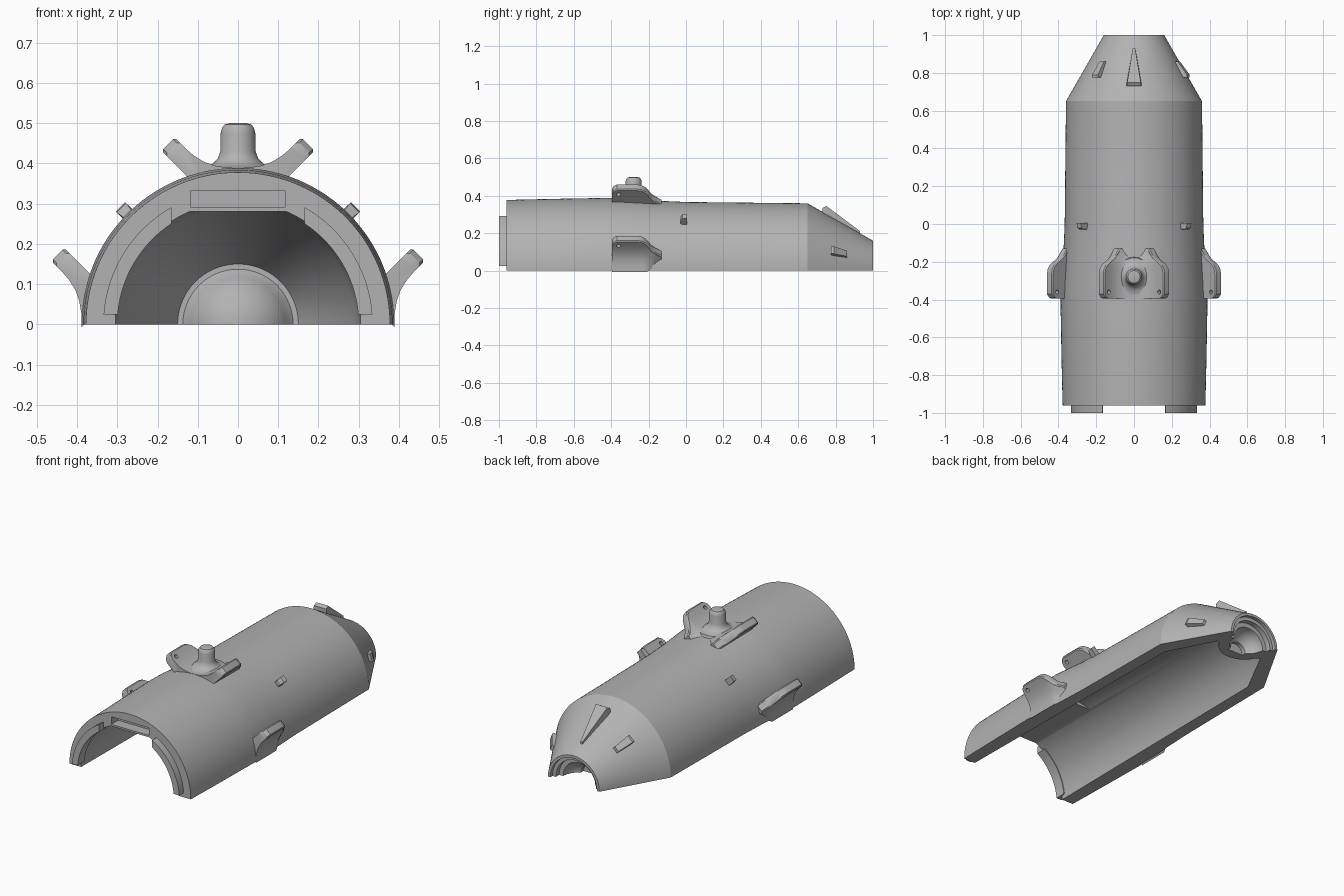
import bpy, bmesh, math
from math import sin, cos, pi, radians
from mathutils import Vector

if "Cube" in bpy.data.objects:
    bpy.data.objects.remove(bpy.data.objects["Cube"])

grey = bpy.data.materials.new("grey")
grey.diffuse_color = (0.45, 0.45, 0.45, 1)
grey.use_nodes = True
grey.node_tree.nodes["Principled BSDF"].inputs["Base Color"].default_value = grey.diffuse_color


def finish(name, bm, smooth=True):
    bmesh.ops.remove_doubles(bm, verts=bm.verts, dist=1e-5)
    bmesh.ops.recalc_face_normals(bm, faces=bm.faces)
    me = bpy.data.meshes.new(name)
    bm.to_mesh(me)
    bm.free()
    me.materials.append(grey)
    ob = bpy.data.objects.new(name, me)
    bpy.context.collection.objects.link(ob)
    if smooth:
        shade(ob)
    return ob


def shade(ob):
    bpy.ops.object.select_all(action='DESELECT')
    ob.select_set(True)
    bpy.context.view_layer.objects.active = ob
    bpy.ops.object.shade_smooth_by_angle(angle=radians(28))


def loft(name, rings, smooth=True):
    """Join equal closed rings of points and cap both ends."""
    bm = bmesh.new()
    vs = [[bm.verts.new(p) for p in r] for r in rings]
    n = len(rings[0])
    for a, b in zip(vs, vs[1:]):
        for i in range(n):
            j = (i + 1) % n
            bm.faces.new((a[i], a[j], b[j], b[i]))
    bm.faces.new(vs[0])
    bm.faces.new(vs[-1][::-1])
    return finish(name, bm, smooth)


def box(name, x0, x1, y0, y1, z0, z1):
    return loft(name, [[(x0, y, z0), (x1, y, z0), (x1, y, z1), (x0, y, z1)]
                       for y in (y0, y1)], False)


def boolean(ob, cutter, op):
    m = ob.modifiers.new(op, 'BOOLEAN')
    m.operation, m.object, m.solver = op, cutter, 'EXACT'
    bpy.ops.object.select_all(action='DESELECT')
    ob.select_set(True)
    bpy.context.view_layer.objects.active = ob
    bpy.ops.object.modifier_apply(modifier=m.name)
    bpy.data.objects.remove(cutter)


# Half shell: closed wall section (radius, y) swept through 180 degrees
profile = [(.378, -.96), (.384, -.7), (.389, -.42), (.387, -.34), (.374, -.16),
           (.367, 0), (.36, .65), (.16, 1), (.145, 1), (.145, .98), (.125, .98),
           (.125, .95)]
profile += [(.10 * cos(radians(a)), .95 - .10 * sin(radians(a)))
            for a in range(0, 61, 10)]                       # rear socket
profile += [(.05, .84), (0, .84)]
profile += [(.14 * sin(radians(a)), .92 - .14 * cos(radians(a)))
            for a in range(0, 70, 8)]                        # inner dome
profile += [(.137, .87), (.15, .87), (.29, .6), (.305, -.96)]
N = 72
shell = loft("half_shell", [[(r * cos(pi * i / N), y, r * sin(pi * i / N))
                             for r, y in profile] for i in range(N + 1)], False)

# Flat latch block under the front rim, with its slot
boolean(shell, box("latch_block", -.12, .12, -.9595, -.5, .28, .345), 'UNION')
boolean(shell, box("slot_cutter", -.117, .117, -1, -.9, .29, .333), 'DIFFERENCE')
shade(shell)

# Curved locating tabs on the front rim
for s, side in ((1, "right"), (-1, "left")):
    outer = [radians(4.3 + 56.1 * i / 16) for i in range(17)]
    inner = [radians(4.8 + 51.8 * i / 16) for i in range(16, -1, -1)]
    sec = [(.335 * cos(a), .335 * sin(a)) for a in outer]
    sec += [(.30 * cos(a), .30 * sin(a)) for a in inner]
    loft("rim_tab_" + side, [[(s * x, y, z) for x, z in sec] for y in (-1, -.94)])

# Mounting lugs: 45 degree plates with a flared root; (y, tip height) stations
stations = [(-.395, .41), (-.388, .427), (-.37, .44), (-.26, .44), (-.235, .434),
            (-.215, .418), (-.2, .395), (-.185, .37), (-.165, .35), (-.13, .325)]
root = [(.40, .217), (.375, .219), (.345, .226), (.32, .238), (.295, .256), (.27, .28)]


def lug(name, s, k):
    # k picks the lower or upper plate of the pair, s the side
    rings = []
    for y, tip in stations:
        fade = min(1, max(0, (-.13 - y) / .08))
        sec = [(.27, .171), (tip - .006, .171), (tip, .177), (tip, .211), (tip - .006, .217)]
        sec += [(min(u, tip - .008), .217 + (v - .217) * fade) for u, v in root]
        rings.append([(s * (u + k * v) * .7071, y, (u - k * v) * .7071) for u, v in sec])
    ob = loft(name, rings, False)
    # Pin hole through the plate
    bm = bmesh.new()
    bmesh.ops.create_cone(bm, cap_ends=True, segments=20, radius1=.011,
                          radius2=.011, depth=.1)
    axis = Vector((s * k, 0, -k)).normalized()
    rot = axis.to_track_quat('Z', 'Y').to_matrix().to_4x4()
    bmesh.ops.transform(bm, matrix=rot, verts=bm.verts)
    c = Vector((s * (.405 + k * .194) * .7071, -.36, (.405 - k * .194) * .7071))
    bmesh.ops.translate(bm, vec=c, verts=bm.verts)
    boolean(ob, finish("pin_cutter", bm, False), 'DIFFERENCE')
    shade(ob)


for s, side in ((1, "right"), (-1, "left")):
    lug("lower_lug_" + side, s, 1)
    lug("upper_lug_" + side, s, -1)

# Top boss with a rounded top and flared foot
boss = [(.11, .36), (.10, .388), (.08, .392), (.062, .4), (.05, .413), (.044, .43),
        (.043, .475), (.040, .488), (.033, .497), (.022, .5)]
loft("top_boss", [[(r * cos(2 * pi * i / 40), -.28 + r * sin(2 * pi * i / 40), z)
                   for i in range(40)] for r, z in boss])


def wedge(name, angle, rows):
    """Radial wedge; rows of (y, half width, bottom radius, top radius)."""
    a = radians(angle)
    rad, tan = Vector((cos(a), 0, sin(a))), Vector((-sin(a), 0, cos(a)))
    rings = []
    for y, w, lo, hi in rows:
        rings.append([rad * r + tan * t + Vector((0, y, 0))
                      for r, t in ((lo, -w), (hi, -w * .9), (hi, w * .9), (lo, w))])
    loft(name, rings, False)


# Small side stops
for angle, side in ((45, "right"), (135, "left")):
    wedge("side_stop_" + side, angle, [(-.03, .015, .34, .392), (-.02, .018, .34, .41),
                                       (.005, .018, .34, .413)])

# Tail fins on the cone
wedge("top_tail_fin", 90, [(.73, .043, .28, .335), (.75, .04, .27, .346),
                           (.93, .007, .17, .212)])
for angle, side in ((21, "right"), (132, "left")):
    wedge("tail_fin_" + side, angle, [(.775, .023, .25, .308), (.79, .023, .24, .308),
                                      (.86, .018, .2, .255)])
